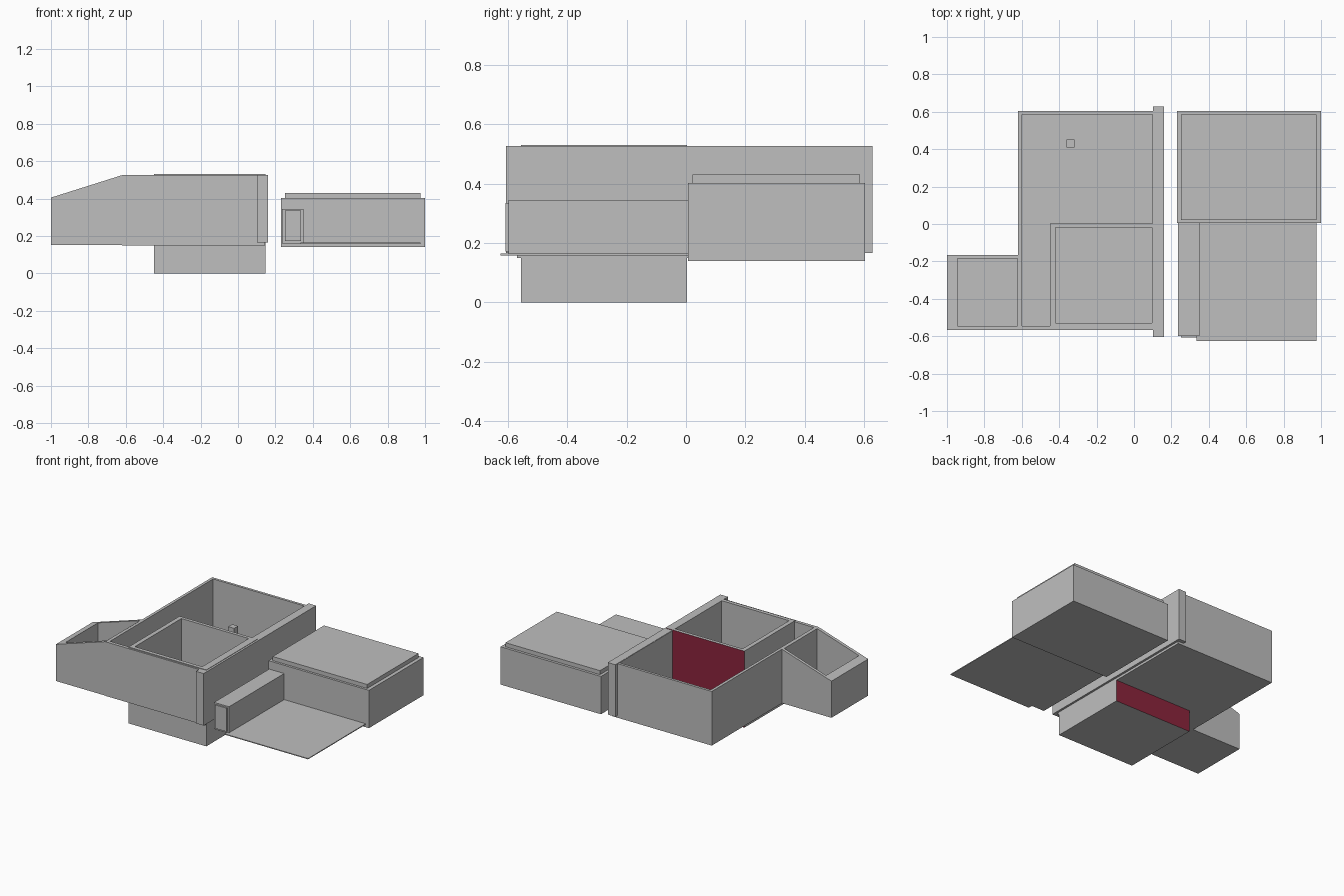
import bpy, bmesh

if "Cube" in bpy.data.objects:
    bpy.data.objects.remove(bpy.data.objects["Cube"])


def material(name, rgb):
    m = bpy.data.materials.new(name)
    m.diffuse_color = (*rgb, 1)
    m.use_nodes = True
    m.node_tree.nodes["Principled BSDF"].inputs["Base Color"].default_value = m.diffuse_color
    return m


GREY = material("plain grey", (0.52, 0.52, 0.52))
RED = material("dark red", (0.26, 0.018, 0.046))


def finish(name, bm):
    bmesh.ops.recalc_face_normals(bm, faces=bm.faces)
    me = bpy.data.meshes.new(name)
    bm.to_mesh(me)
    bm.free()
    ob = bpy.data.objects.new(name, me)
    bpy.context.collection.objects.link(ob)
    me.materials.append(GREY)
    return ob


def box(name, x0, x1, y0, y1, z0, z1):
    bm = bmesh.new()
    bmesh.ops.create_cube(bm, size=1)
    for v in bm.verts:
        v.co.x = x1 if v.co.x > 0 else x0
        v.co.y = y1 if v.co.y > 0 else y0
        v.co.z = z1 if v.co.z > 0 else z0
    return finish(name, bm)


def tray(name, outer, inner, z0, floor, rim):
    """Open-topped room; rim(x) gives the height of the wall tops."""
    def ring(b, height):
        x0, x1, y0, y1 = b
        return [bm.verts.new((x, y, height(x)))
                for x, y in ((x0, y0), (x1, y0), (x1, y1), (x0, y1))]
    bm = bmesh.new()
    rings = [ring(outer, lambda x: z0), ring(outer, rim),
             ring(inner, rim), ring(inner, lambda x: floor)]
    bm.faces.new(rings[0])
    bm.faces.new(rings[3])
    for a, b in zip(rings, rings[1:]):
        for i in range(4):
            j = (i + 1) % 4
            bm.faces.new((a[i], a[j], b[j], b[i]))
    return finish(name, bm)


# Main raised shell with open top
tray("main_shell", (-0.62, 0.145, -0.568, 0.603), (-0.60, 0.10, -0.545, 0.585),
     0.15, 0.17, lambda x: 0.525)

# Front room set into the shell and reaching the ground, red rear wall
room = tray("front_room", (-0.45, 0.146, -0.556, 0.003), (-0.42, 0.097, -0.53, -0.02),
            0.0, 0.175, lambda x: 0.53)
room.data.materials.append(RED)
for p in room.data.polygons:
    if p.normal.y > 0.9 and p.center.y > -0.01:
        p.material_index = 1

# Side wing with sloping wall tops
tray("side_wing", (-1.0, -0.619, -0.567, -0.165), (-0.945, -0.624, -0.545, -0.185),
     0.151, 0.17, lambda x: 0.405 + 0.12 * (x + 1) / 0.38)

# Long party wall and small post on the shell floor
box("party_wall", 0.102, 0.16, -0.605, 0.628, 0.166, 0.527)
box("floor_post", -0.362, -0.317, 0.41, 0.453, 0.165, 0.325)

# Separate block with a raised roof plate
box("rear_block", 0.23, 1.0, 0.006, 0.603, 0.14, 0.402)
box("roof_plate", 0.25, 0.975, 0.022, 0.585, 0.40, 0.43)

# Terrace slab with low beam and its end panel
box("terrace_slab", 0.335, 0.975, -0.625, 0.01, 0.158, 0.164)
box("terrace_beam", 0.235, 0.35, -0.598, 0.01, 0.16, 0.345)
box("beam_end_panel", 0.25, 0.338, -0.607, -0.598, 0.172, 0.335)
